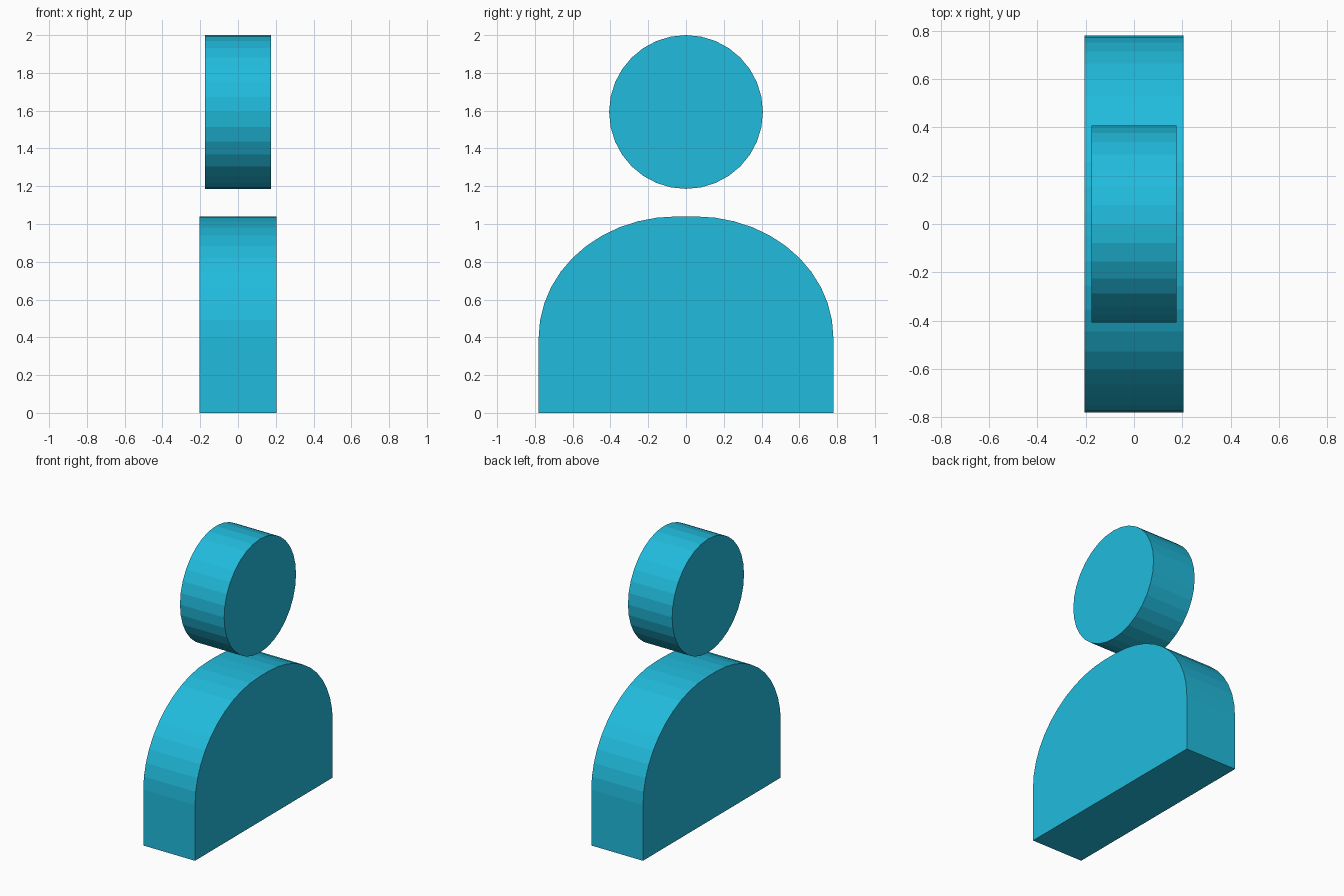
import bpy, bmesh
from math import sin, cos, pi

if "Cube" in bpy.data.objects:
    bpy.data.objects.remove(bpy.data.objects["Cube"])

mat = bpy.data.materials.new("cyan")
mat.diffuse_color = (0.015, 0.50, 0.72, 1)
mat.use_nodes = True
mat.node_tree.nodes["Principled BSDF"].inputs["Base Color"].default_value = mat.diffuse_color


def extruded(name, profile, half_width):
    """Solid made from a (y, z) outline, extruded along x and centred."""
    bm = bmesh.new()
    face = bm.faces.new([bm.verts.new((-half_width, y, z)) for y, z in profile])
    side = bmesh.ops.extrude_face_region(bm, geom=[face])["geom"]
    verts = [v for v in side if isinstance(v, bmesh.types.BMVert)]
    bmesh.ops.translate(bm, verts=verts, vec=(2 * half_width, 0, 0))
    bmesh.ops.recalc_face_normals(bm, faces=bm.faces)
    mesh = bpy.data.meshes.new(name)
    bm.to_mesh(mesh)
    bm.free()
    mesh.materials.append(mat)
    obj = bpy.data.objects.new(name, mesh)
    bpy.context.collection.objects.link(obj)
    return obj


# Round disc head
R, SIDES = 0.407, 32
head = [(R * cos(2 * pi * i / SIDES), 2 - R + R * sin(2 * pi * i / SIDES))
        for i in range(SIDES)]
extruded("head", head, 0.175)

# Shoulders: straight sides, rounded corners and a short flat top
HALF, SPRING, TOP, FLAT, STEPS = 0.78, 0.40, 1.04, 0.05, 11
right = [(HALF, 0)]
for i in range(STEPS + 1):
    a = pi / 2 * i / STEPS
    right.append((FLAT + (HALF - FLAT) * cos(a), SPRING + (TOP - SPRING) * sin(a)))
left = [(-y, z) for y, z in reversed(right)]
extruded("shoulders", right + left, 0.205)
